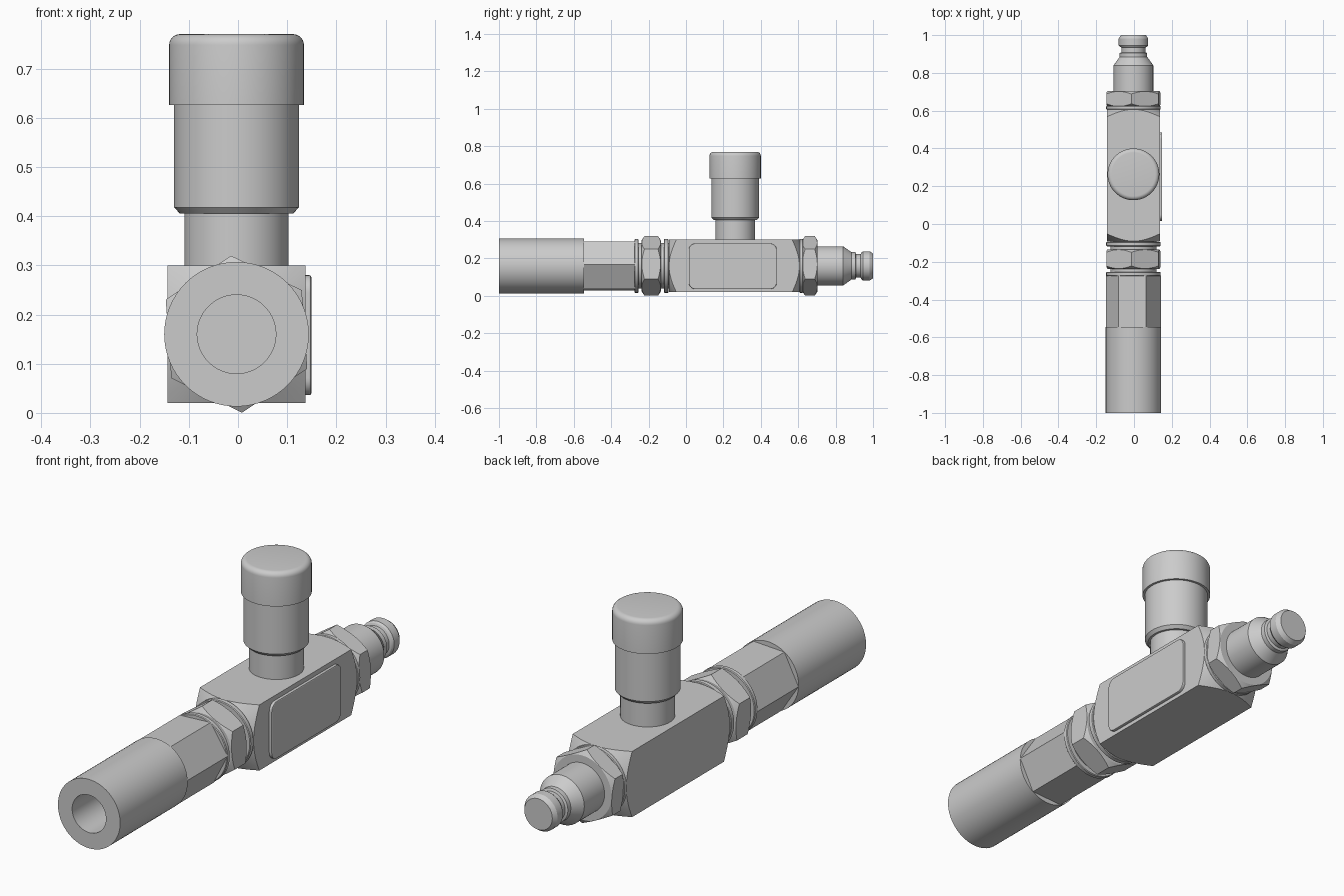
import bpy, bmesh
from math import cos, sin, pi, radians
from mathutils import Matrix

if "Cube" in bpy.data.objects:
    bpy.data.objects.remove(bpy.data.objects["Cube"])

CX, CZ = -0.003, 0.16          # main axis, running along y
KY = 0.263                     # control knob position
ALONG_Y = Matrix.Translation((CX, 0, CZ)) @ Matrix.Rotation(-pi / 2, 4, 'X')
ALONG_Z = Matrix.Translation((CX, KY, 0))


def finish(name, bm, smooth=True):
    bmesh.ops.remove_doubles(bm, verts=bm.verts, dist=1e-6)
    bmesh.ops.recalc_face_normals(bm, faces=bm.faces)
    me = bpy.data.meshes.new(name)
    bm.to_mesh(me)
    bm.free()
    ob = bpy.data.objects.new(name, me)
    bpy.context.collection.objects.link(ob)
    if smooth:
        shade(ob)
    return ob


def shade(ob):
    bpy.ops.object.select_all(action='DESELECT')
    ob.select_set(True)
    bpy.context.view_layer.objects.active = ob
    bpy.ops.object.shade_smooth_by_angle(angle=radians(20))


def lathe(name, profile, frame=ALONG_Y, sides=64):
    """Revolve (radius, height) points; profile starts and ends on the axis."""
    bm = bmesh.new()
    rings = []
    for r, h in profile:
        if r == 0:
            rings.append([bm.verts.new((0, 0, h))] * sides)
        else:
            rings.append([bm.verts.new((r * cos(2 * pi * i / sides), r * sin(2 * pi * i / sides), h))
                          for i in range(sides)])
    for a, b in zip(rings, rings[1:]):
        for i in range(sides):
            j = (i + 1) % sides
            bm.faces.new(list(dict.fromkeys((a[i], a[j], b[j], b[i]))))
    bm.transform(frame)
    return finish(name, bm)


def prism(name, outline, y0, y1):
    """Extrude an (x, z) outline about the main axis from y0 to y1."""
    bm = bmesh.new()
    face = bm.faces.new([bm.verts.new((CX + x, y0, CZ + z)) for x, z in outline])
    ext = bmesh.ops.extrude_face_region(bm, geom=[face])
    bmesh.ops.translate(bm, vec=(0, y1 - y0, 0),
                        verts=[v for v in ext['geom'] if isinstance(v, bmesh.types.BMVert)])
    return finish(name, bm, False)


def hexagon(r, turn):
    return [(r * cos(radians(turn + 60 * i)), r * sin(radians(turn + 60 * i))) for i in range(6)]


def turn_ends(ob, y0, y1, r_end, r_max, depth):
    """Chamfer the ends of a prism as if turned on a lathe."""
    tool = lathe("turning_tool", [(0, y0), (r_end, y0), (r_max, y0 + depth),
                                  (r_max, y1 - depth), (r_end, y1), (0, y1)], sides=96)
    mod = ob.modifiers.new("turned", 'BOOLEAN')
    mod.operation, mod.solver, mod.object = 'INTERSECT', 'EXACT', tool
    bpy.context.view_layer.objects.active = ob
    bpy.ops.object.modifier_apply(modifier="turned")
    bpy.data.objects.remove(tool)
    shade(ob)


# Valve block with turned corners
S = 0.14
block = prism("valve_block", [(-S, -S), (S, -S), (S, S), (-S, S)], -0.10, 0.62)
turn_ends(block, -0.092, 0.608, 0.138, 0.205, 0.045)

# Raised label plate with rounded corners and a soft rim
bm = bmesh.new()
bmesh.ops.create_cube(bm, size=1)
bm.transform(Matrix.Translation((0.139, 0.25, 0.158)) @ Matrix.Diagonal((0.02, 0.47, 0.244, 1)))
bmesh.ops.bevel(bm, geom=[e for e in bm.edges if abs(e.verts[0].co.x - e.verts[1].co.x) > 0.01],
                offset=0.035, segments=8, profile=0.5, affect='EDGES')
bmesh.ops.bevel(bm, geom=[e for e in bm.edges if min(v.co.x for v in e.verts) > 0.148],
                offset=0.004, segments=2, profile=0.5, affect='EDGES')
finish("label_plate", bm)

# Hex nuts either side of the block
for name, y0, y1 in (("front_nut", -0.237, -0.135), ("back_nut", 0.622, 0.703)):
    nut = prism(name, hexagon(0.16, 34), y0 - 0.01, y1 + 0.01)
    turn_ends(nut, y0, y1, 0.137, 0.163, 0.017)

# Washers
for name, y0, y1 in (("hose_washer", -0.275, -0.254), ("front_washer", -0.118, -0.094),
                     ("back_washer", 0.606, 0.626)):
    lathe(name, [(0, y0), (0.141, y0), (0.144, y0 + 0.003), (0.144, y1 - 0.003), (0.141, y1), (0, y1)])

# Threaded neck joining the hose fitting to the block
lathe("front_neck", [(0, -0.28), (0.122, -0.28), (0.122, -0.08), (0, -0.08)])

# Hose sleeve with a blind bore, and its hex grip
lathe("hose_sleeve", [(0, -0.55), (0.08, -0.55), (0.08, -1), (0.147, -1), (0.147, -0.545), (0, -0.545)])
grip = prism("sleeve_hex", hexagon(0.1465, 3), -0.546, -0.272)

# Plug nipple at the back
lathe("plug_nipple", [(0, 0.69), (0.105, 0.69), (0.105, 0.84), (0.073, 0.885), (0.073, 0.905),
                      (0.063, 0.909), (0.063, 0.934), (0.072, 0.938), (0.078, 0.946),
                      (0.078, 0.982), (0.066, 1.0), (0, 1.0)])

# Control knob: stem, grip and rounded cap
lathe("knob_stem", [(0, 0.29), (0.106, 0.29), (0.106, 0.41), (0, 0.41)], ALONG_Z)
lathe("knob_grip", [(0, 0.405), (0.115, 0.405), (0.127, 0.418), (0.127, 0.63), (0, 0.63)], ALONG_Z)
fillet = [(0.115 + 0.022 * cos(i * pi / 12), 0.748 + 0.022 * sin(i * pi / 12)) for i in range(7)]
lathe("knob_cap", [(0, 0.626), (0.137, 0.626)] + fillet + [(0, 0.77)], ALONG_Z)
